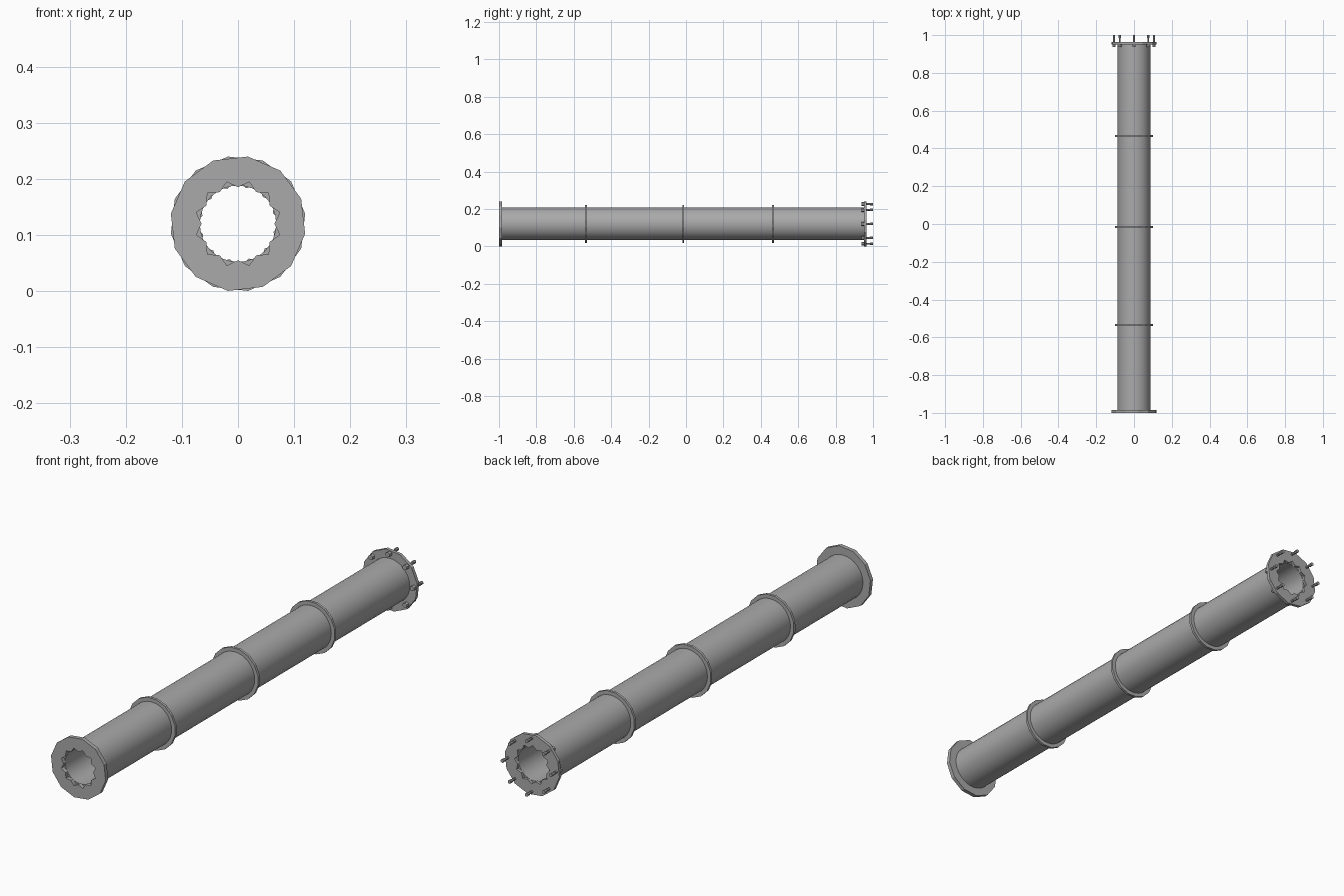
import bpy, bmesh
from math import cos, sin, pi, radians

cube = bpy.data.objects.get("Cube")
if cube:
    bpy.data.objects.remove(cube, do_unlink=True)

AXIS_Z = 0.12

steel = bpy.data.materials.new("grey steel")
steel.use_nodes = True
GREY = (0.4, 0.4, 0.4, 1)
steel.diffuse_color = GREY
steel.node_tree.nodes["Principled BSDF"].inputs["Base Color"].default_value = GREY


def loop(count, radius, alternate, turn=0):
    """Points around the pipe axis, swapping between two radii."""
    pts = []
    for i in range(count):
        a = radians(turn) + 2 * pi * i / count
        r = alternate if i % 2 else radius
        pts.append((r * cos(a), r * sin(a)))
    return pts


def finish(name, bm, smooth):
    bmesh.ops.recalc_face_normals(bm, faces=bm.faces)
    mesh = bpy.data.meshes.new(name)
    bm.to_mesh(mesh)
    bm.free()
    obj = bpy.data.objects.new(name, mesh)
    obj.location.z = AXIS_Z
    mesh.materials.append(steel)
    bpy.context.collection.objects.link(obj)
    if smooth:
        bpy.ops.object.select_all(action='DESELECT')
        obj.select_set(True)
        bpy.context.view_layer.objects.active = obj
        bpy.ops.object.shade_smooth_by_angle(angle=radians(35))
    return obj


def tube(name, outer, inner, y0, y1, smooth=False):
    """Closed hollow section between two matching outlines."""
    bm = bmesh.new()
    rows = [[bm.verts.new((x, y, z)) for x, z in pts]
            for pts, y in ((outer, y0), (outer, y1), (inner, y1), (inner, y0))]
    n = len(outer)
    for k in range(4):
        a, b = rows[k], rows[(k + 1) % 4]
        for i in range(n):
            j = (i + 1) % n
            bm.faces.new((a[i], a[j], b[j], b[i]))
    return finish(name, bm, smooth)


def rod(bm, x, z, radius, y0, y1, sides=8):
    """Solid cylinder along the pipe direction."""
    ends = []
    for y in (y0, y1):
        ends.append([bm.verts.new((x + px, y, z + pz))
                     for px, pz in loop(sides, radius, radius, 180 / sides)])
        bm.faces.new(ends[-1])
    for i in range(sides):
        j = (i + 1) % sides
        bm.faces.new((ends[0][i], ends[0][j], ends[1][j], ends[1][i]))


def twelve_sided(radius, turn):
    return loop(24, radius, radius * cos(pi / 12), turn)


# Main pipe
tube("pipe", loop(32, 0.087, 0.087), loop(32, 0.068, 0.068), -0.985, 0.953, True)

# End flanges with toothed openings
tube("front_flange", twelve_sided(0.121, 21.5), loop(24, 0.077, 0.065, 15), -1.0, -0.984)
tube("back_flange", twelve_sided(0.121, 8.5), loop(24, 0.077, 0.065, 2), 0.951, 0.964)

# Reinforcing collars
for place, y in (("front", -0.535), ("middle", -0.015), ("back", 0.465)):
    tube(place + "_collar", loop(16, 0.103, 0.103, 11), loop(16, 0.084, 0.084, 11),
         y - 0.005, y + 0.005)

# Flange bolts: head, shank and thicker tip
for i in range(8):
    a = i * pi / 4
    x, z = 0.106 * cos(a), 0.106 * sin(a)
    bm = bmesh.new()
    rod(bm, x, z, 0.010, 0.937, 0.952, 6)
    rod(bm, x, z, 0.005, 0.950, 0.990)
    rod(bm, x, z, 0.007, 0.985, 1.0)
    finish("flange_bolt_%d" % (i + 1), bm, False)
